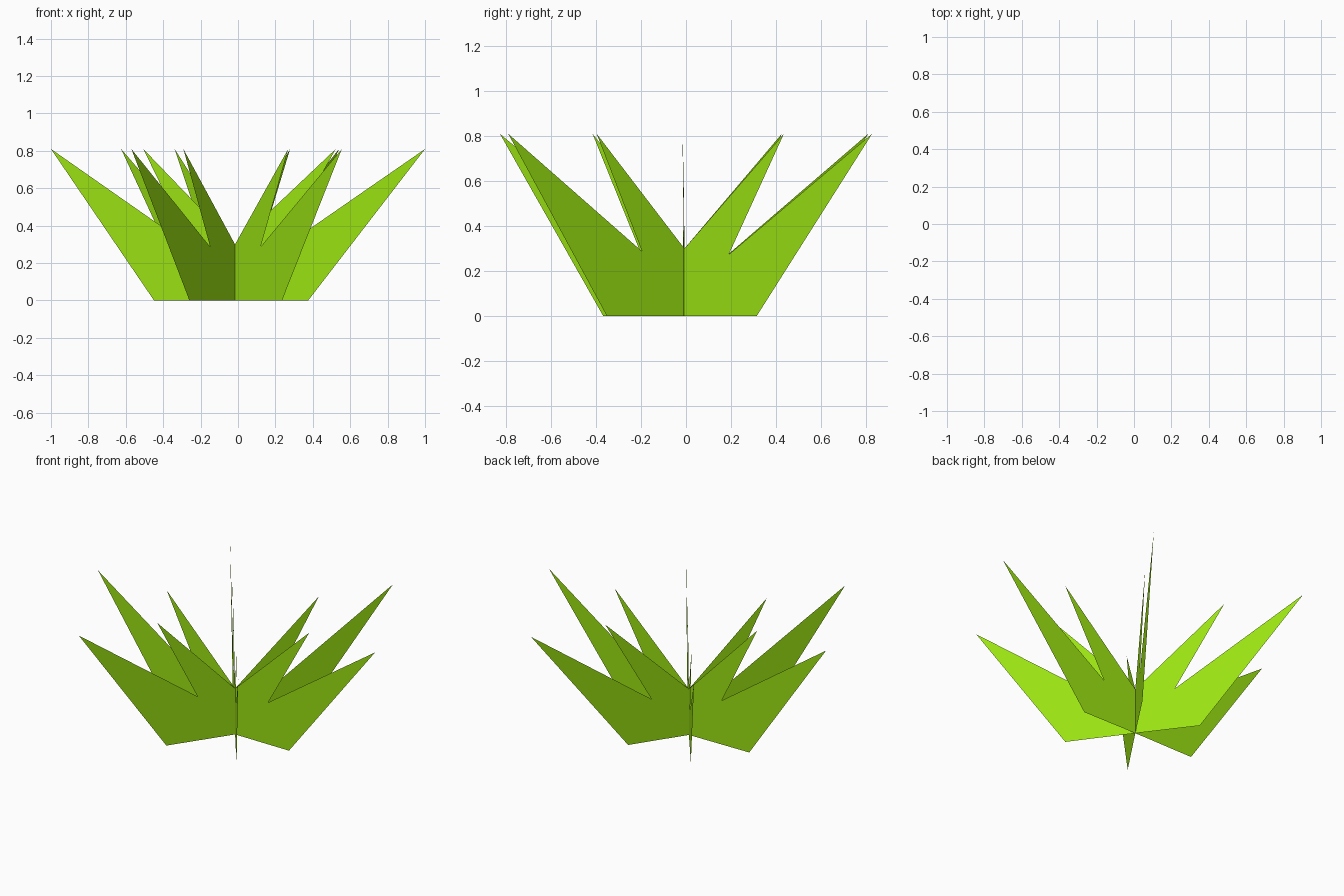
import bpy
import bmesh

if "Cube" in bpy.data.objects:
    bpy.data.objects.remove(bpy.data.objects["Cube"])

# Shared leaf material
green = bpy.data.materials.new("leaf_green")
green.diffuse_color = (0.32, 0.76, 0.006, 1.0)
green.use_nodes = True
green.node_tree.nodes["Principled BSDF"].inputs["Base Color"].default_value = green.diffuse_color

CX, CY = -0.016, -0.007   # axis where all the leaf cards cross
HEIGHT = 0.81

# Half-card profiles: (fraction of the reach, height)
NARROW = [(0, 0), (0.385, 0), (1, HEIGHT), (0.236, 0.273), (0.53, HEIGHT), (0, 0.30)]
WIDE = [(0, 0), (0.44, 0), (1, HEIGHT), (0.24, 0.287), (0.498, HEIGHT), (0, 0.30)]


def grass_card(name, narrow_tip, wide_tip):
    """Flat double-sided card with a two-pointed half on each side of the axis."""
    bm = bmesh.new()
    for profile, (tx, ty) in ((NARROW, narrow_tip), (WIDE, wide_tip)):
        verts = [bm.verts.new((CX + f * (tx - CX), CY + f * (ty - CY), z))
                 for f, z in profile]
        if profile is WIDE:
            verts.reverse()
        bm.faces.new(verts)
    bmesh.ops.remove_doubles(bm, verts=bm.verts, dist=0.0005)
    # Cut the concave outlines into clean triangles
    bmesh.ops.triangulate(bm, faces=bm.faces[:])
    mesh = bpy.data.meshes.new(name)
    bm.to_mesh(mesh)
    bm.free()
    mesh.materials.append(green)
    obj = bpy.data.objects.new(name, mesh)
    bpy.context.collection.objects.link(obj)
    return obj


# Three crossed cards: outer tip of the narrow half, outer tip of the wide half
grass_card("grass_card_side", (1.0, -0.015), (-1.0, -0.015))
grass_card("grass_card_back_left", (-0.625, 0.81), (0.555, -0.79))
grass_card("grass_card_back_right", (0.54, 0.827), (-0.57, -0.827))
